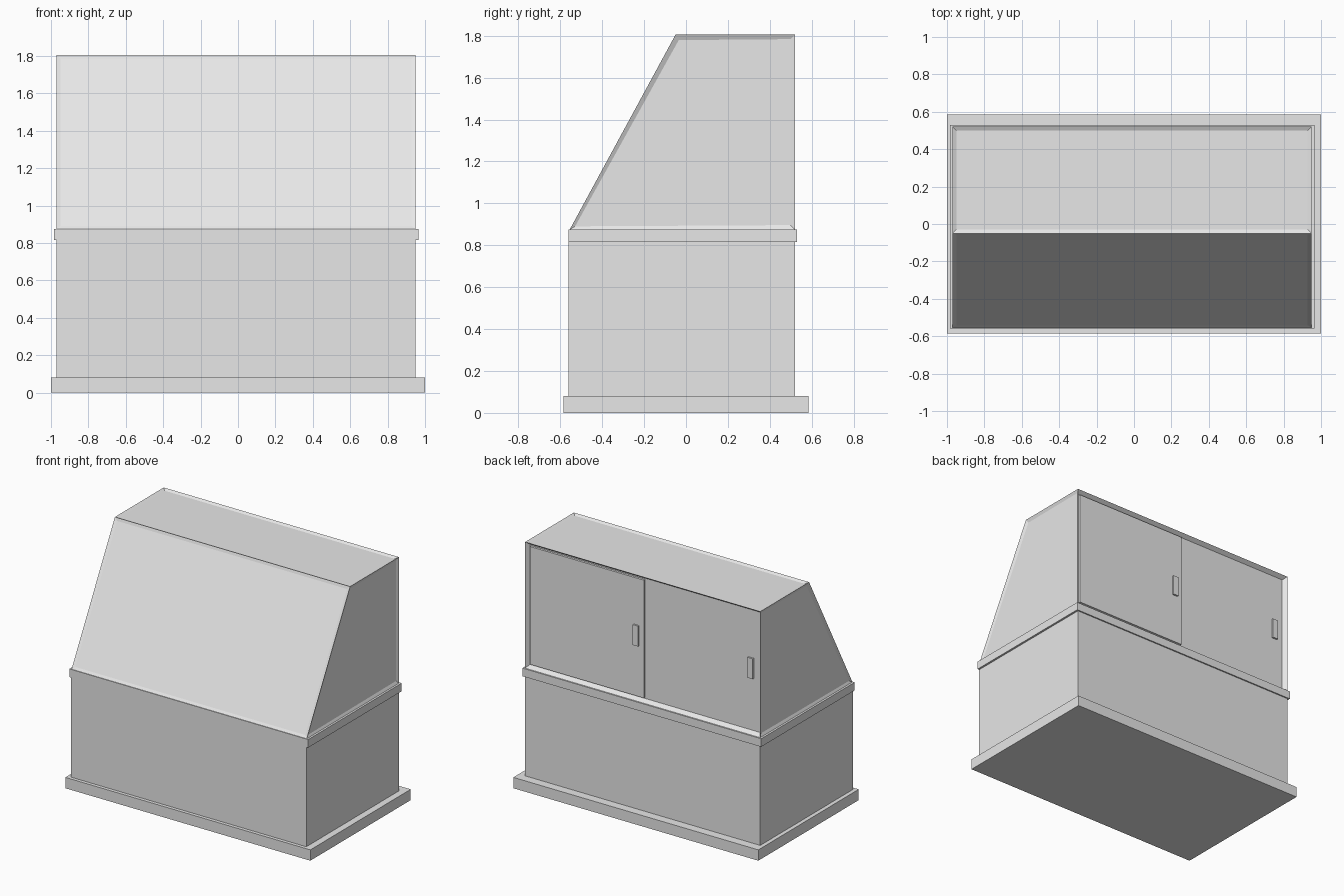
import bpy
import bmesh

cube = bpy.data.objects.get("Cube")
if cube:
    bpy.data.objects.remove(cube, do_unlink=True)

# One painted finish for the whole cabinet
grey = bpy.data.materials.new("light_grey")
grey.use_nodes = True
grey.diffuse_color = (0.8, 0.8, 0.8, 1)
grey.node_tree.nodes["Principled BSDF"].inputs["Base Color"].default_value = (0.8, 0.8, 0.8, 1)


def add_object(name, bm):
    mesh = bpy.data.meshes.new(name)
    bmesh.ops.recalc_face_normals(bm, faces=bm.faces[:])
    bm.to_mesh(mesh)
    bm.free()
    mesh.materials.append(grey)
    obj = bpy.data.objects.new(name, mesh)
    bpy.context.collection.objects.link(obj)
    return obj


def prism(x0, x1, profile):
    """Side profile of (y, z) points, extruded along x."""
    bm = bmesh.new()
    face = bm.faces.new([bm.verts.new((x0, y, z)) for y, z in profile])
    moved = bmesh.ops.extrude_face_region(bm, geom=[face])["geom"]
    verts = [v for v in moved if isinstance(v, bmesh.types.BMVert)]
    bmesh.ops.translate(bm, verts=verts, vec=(x1 - x0, 0, 0))
    bmesh.ops.recalc_face_normals(bm, faces=bm.faces[:])
    return bm


def box(name, x, y, z):
    profile = [(y[0], z[0]), (y[1], z[0]), (y[1], z[1]), (y[0], z[1])]
    return add_object(name, prism(x[0], x[1], profile))


LEFT, RIGHT = 0.95, -0.97
BACK = 0.52
FRAME = 0.03
DOOR_DEPTH = 0.03
LEDGE_TOP, TOP = 0.875, 1.805

# Lower cabinet
box("plinth", (-1, 1), (-0.585, 0.585), (0, 0.08))
box("cabinet_body", (RIGHT, LEFT), (-0.56, BACK), (0.08, 0.815))
box("ledge", (RIGHT - 0.015, LEFT + 0.015), (-0.56, 0.53), (0.815, LEDGE_TOP))

# Sloping display case: every visible face is a frame around a sunken pane
bm = prism(RIGHT, LEFT, [(-0.555, LEDGE_TOP), (BACK, LEDGE_TOP), (BACK, TOP), (-0.05, TOP)])
for face in [f for f in bm.faces if f.normal.z > -0.9]:
    face.normal_update()
    if face.normal.y > 0.9:
        depth = DOOR_DEPTH
    elif face.normal.y < -0.5:
        depth = 0.004
    else:
        depth = 0.01
    bmesh.ops.inset_individual(bm, faces=[face], thickness=FRAME, depth=-depth)
add_object("display_case", bm)

# Sliding doors at the back; one runs in front of the other
door_z = (LEDGE_TOP + FRAME, TOP - FRAME)
inner_y = BACK - DOOR_DEPTH
outer_y = BACK - 0.014
box("outer_sliding_door", (-0.01, LEFT - FRAME), (inner_y - 0.005, outer_y), door_z)

# Raised door pulls
for name, x, y in (("outer_door_pull", 0.05, outer_y), ("inner_door_pull", -0.875, inner_y)):
    box(name, (x - 0.022, x + 0.022), (y - 0.005, y + 0.013), (1.28, 1.43))
